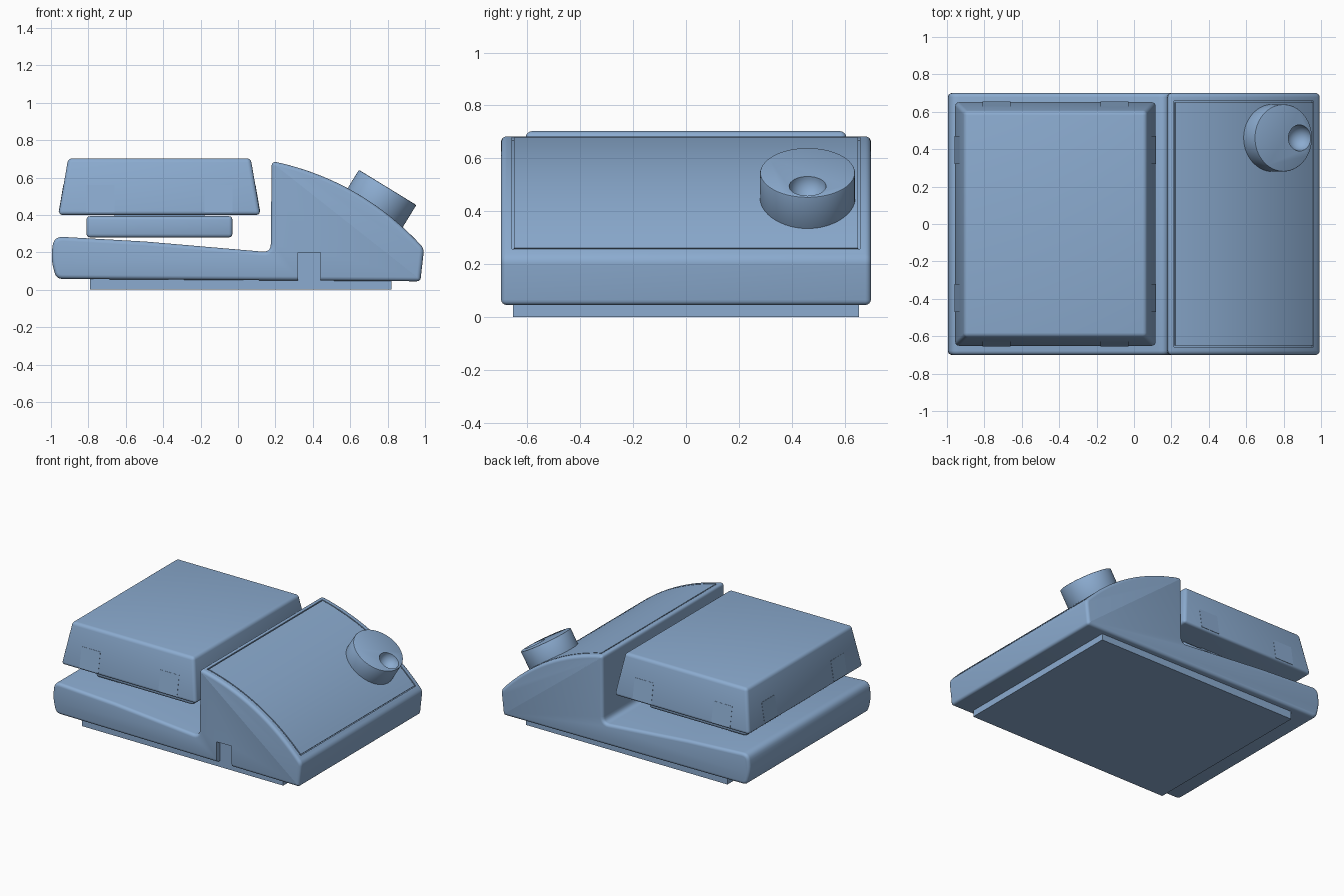
import bpy, bmesh, math
from mathutils import Vector, Matrix

cube = bpy.data.objects.get("Cube")
if cube:
    bpy.data.objects.remove(cube, do_unlink=True)

BLUE = (0.26, 0.41, 0.63, 1.0)
mat = bpy.data.materials.new("soft blue")
mat.use_nodes = True
mat.diffuse_color = BLUE
mat.node_tree.nodes["Principled BSDF"].inputs["Base Color"].default_value = BLUE


def make(name, bm):
    bmesh.ops.recalc_face_normals(bm, faces=bm.faces)
    me = bpy.data.meshes.new(name)
    bm.to_mesh(me)
    bm.free()
    ob = bpy.data.objects.new(name, me)
    bpy.context.collection.objects.link(ob)
    me.materials.append(mat)
    return ob


def activate(ob):
    bpy.ops.object.select_all(action='DESELECT')
    ob.select_set(True)
    bpy.context.view_layer.objects.active = ob


def smooth(ob, angle=30):
    activate(ob)
    bpy.ops.object.shade_smooth_by_angle(angle=math.radians(angle))


def bevel(ob, width, segments=3):
    m = ob.modifiers.new("edges", 'BEVEL')
    m.width, m.segments = width, segments
    m.limit_method, m.angle_limit = 'ANGLE', math.radians(40)
    activate(ob)
    bpy.ops.object.modifier_apply(modifier=m.name)


def cut(ob, cutter):
    cutter.hide_render = True
    m = ob.modifiers.new("cut", 'BOOLEAN')
    m.operation, m.object, m.solver = 'DIFFERENCE', cutter, 'EXACT'
    activate(ob)
    bpy.ops.object.modifier_apply(modifier=m.name)
    bpy.data.objects.remove(cutter, do_unlink=True)


def box(name, x0, x1, y0, y1, z0, z1, taper=0.0):
    """Box whose top is drawn in by taper on all sides."""
    bm = bmesh.new()
    bmesh.ops.create_cube(bm, size=1)
    for v in bm.verts:
        t = taper if v.co.z > 0 else 0
        v.co = ((x1 - t) if v.co.x > 0 else (x0 + t),
                (y1 - t) if v.co.y > 0 else (y0 + t),
                z1 if v.co.z > 0 else z0)
    return make(name, bm)


def round_corners(corners, steps=5):
    """Closed xz outline from (x, z, radius) corners; radius 0 keeps the point."""
    out = []
    n = len(corners)
    for i, (x, z, r) in enumerate(corners):
        p = Vector((x, z))
        if r == 0:
            out.append(p)
            continue
        a = p + (Vector(corners[i - 1][:2]) - p).normalized() * r
        b = p + (Vector(corners[(i + 1) % n][:2]) - p).normalized() * r
        for k in range(steps + 1):
            t = k / steps
            out.append(a * (1 - t) ** 2 + p * 2 * t * (1 - t) + b * t * t)
    return out


def inset(pts, d):
    """Move a clockwise outline inwards by d."""
    out = []
    for i, p in enumerate(pts):
        e0 = (p - pts[i - 1]).normalized()
        e1 = (pts[(i + 1) % len(pts)] - p).normalized()
        n = (Vector((e0.y, -e0.x)) + Vector((e1.y, -e1.x))).normalized()
        out.append(p + n * d)
    return out


def extrude(name, pts, half, r=0.0, steps=4):
    """Extrude an xz outline across y, with rims rounded by r."""
    if r:
        rim = [(r * (1 - math.sin(a)), half - r * (1 - math.cos(a)))
               for a in (math.pi / 2 * k / steps for k in range(steps + 1))]
        sections = [(d, -y) for d, y in rim] + [(d, y) for d, y in reversed(rim)]
    else:
        sections = [(0, -half), (0, half)]
    bm = bmesh.new()
    rings = [[bm.verts.new((p.x, y, p.y)) for p in inset(pts, d)] for d, y in sections]
    n = len(pts)
    for a, b in zip(rings, rings[1:]):
        for i in range(n):
            j = (i + 1) % n
            bm.faces.new((a[i], a[j], b[j], b[i]))
    bm.faces.new(rings[0])
    bm.faces.new(rings[-1])
    return make(name, bm)


def slope(t):
    """Curved top of the console."""
    p0, p1, p2 = Vector((0.18, 0.688)), Vector((0.66, 0.59)), Vector((0.995, 0.22))
    return p0 * (1 - t) ** 2 + p1 * 2 * t * (1 - t) + p2 * t * t


def slope_strip(t0, t1, low, high, n=20):
    """Outline of a band that follows the console top."""
    top, bottom = [], []
    for k in range(n + 1):
        t = t0 + (t1 - t0) * k / n
        d = (slope(t + 0.001) - slope(t - 0.001)).normalized()
        nrm = Vector((-d.y, d.x))
        top.append(slope(t) + nrm * high)
        bottom.append(slope(t) + nrm * low)
    return top + bottom[::-1]


# Housing: low deck and curved console in one outline
curve = [(*slope(k / 16), 0) for k in range(1, 16)]
outline = round_corners(
    [(-0.972, 0.058, 0.035), (-1.0, 0.165, 0.05), (-0.985, 0.285, 0.05),
     (-0.5, 0.258, 0), (0.175, 0.2, 0.045), (0.18, 0.688, 0.028)]
    + curve + [(0.995, 0.22, 0.025), (0.975, 0.045, 0.02)])
housing = extrude("housing", outline, 0.70, r=0.022)

# Panel seam on the console, and the socket in the front side
cut(housing, extrude("seam_cutter", slope_strip(0.035, 0.95, -0.014, 0.03), 0.658))
cut(housing, box("socket_cutter", 0.32, 0.44, -0.8, -0.66, 0.02, 0.20))
smooth(housing)
panel = extrude("console_panel", slope_strip(0.043, 0.944, -0.02, 0.0), 0.65)
smooth(panel)

# Base plate under the housing
box("base_plate", -0.79, 0.82, -0.655, 0.655, 0.0, 0.07)

# Weighing block: lower carrier, neck and tapered upper cover
carrier = box("carrier", -0.81, -0.03, -0.47, 0.47, 0.28, 0.393)
bevel(carrier, 0.018)
smooth(carrier)
box("carrier_neck", -0.66, -0.18, -0.46, 0.46, 0.38, 0.42)
cover = box("cover", -0.96, 0.12, -0.655, 0.655, 0.40, 0.703, taper=0.052)
bevel(cover, 0.022, 4)
smooth(cover)

# Clip tabs lying almost flush in the cover sides
LEAN = 0.052 / 0.303


def tab(name, side, axis, centre, reach):
    bm = bmesh.new()
    bmesh.ops.create_cube(bm, size=1)
    for v in bm.verts:
        z = 0.56 if v.co.z > 0 else 0.415
        out = reach - (z - 0.40) * LEAN + (0.0015 if v.co.y > 0 else -0.006)
        along = centre + v.co.x * 0.15
        v.co = (along, side * out, z) if axis == 'y' else (-0.42 + side * out, along, z)
    make(name, bm)


for side, word in ((-1, "low"), (1, "high")):
    for i, x in enumerate((-0.735, -0.105)):
        tab(f"clip_tab_y_{word}_{i + 1}", side, 'y', x, 0.655)
    for i, y in enumerate((-0.395, 0.395)):
        tab(f"clip_tab_x_{word}_{i + 1}", side, 'x', y, 0.54)

# Tilted knob with a round finger dimple
tilt = Matrix.Translation((0.80, 0.46, 0.547)) @ Matrix.Rotation(math.radians(31.5), 4, 'Y')
bm = bmesh.new()
bmesh.ops.create_cone(bm, cap_ends=True, segments=64, radius1=0.18, radius2=0.18, depth=0.17,
                      matrix=Matrix.Translation((0, 0, -0.085)))
knob = make("knob", bm)
bevel(knob, 0.006, 2)
bm = bmesh.new()
bmesh.ops.create_uvsphere(bm, u_segments=32, v_segments=18, radius=0.07,
                          matrix=Matrix.Translation((0.1, 0, 0.002)))
cut(knob, make("dimple_cutter", bm))
knob.data.transform(tilt)
smooth(knob)
